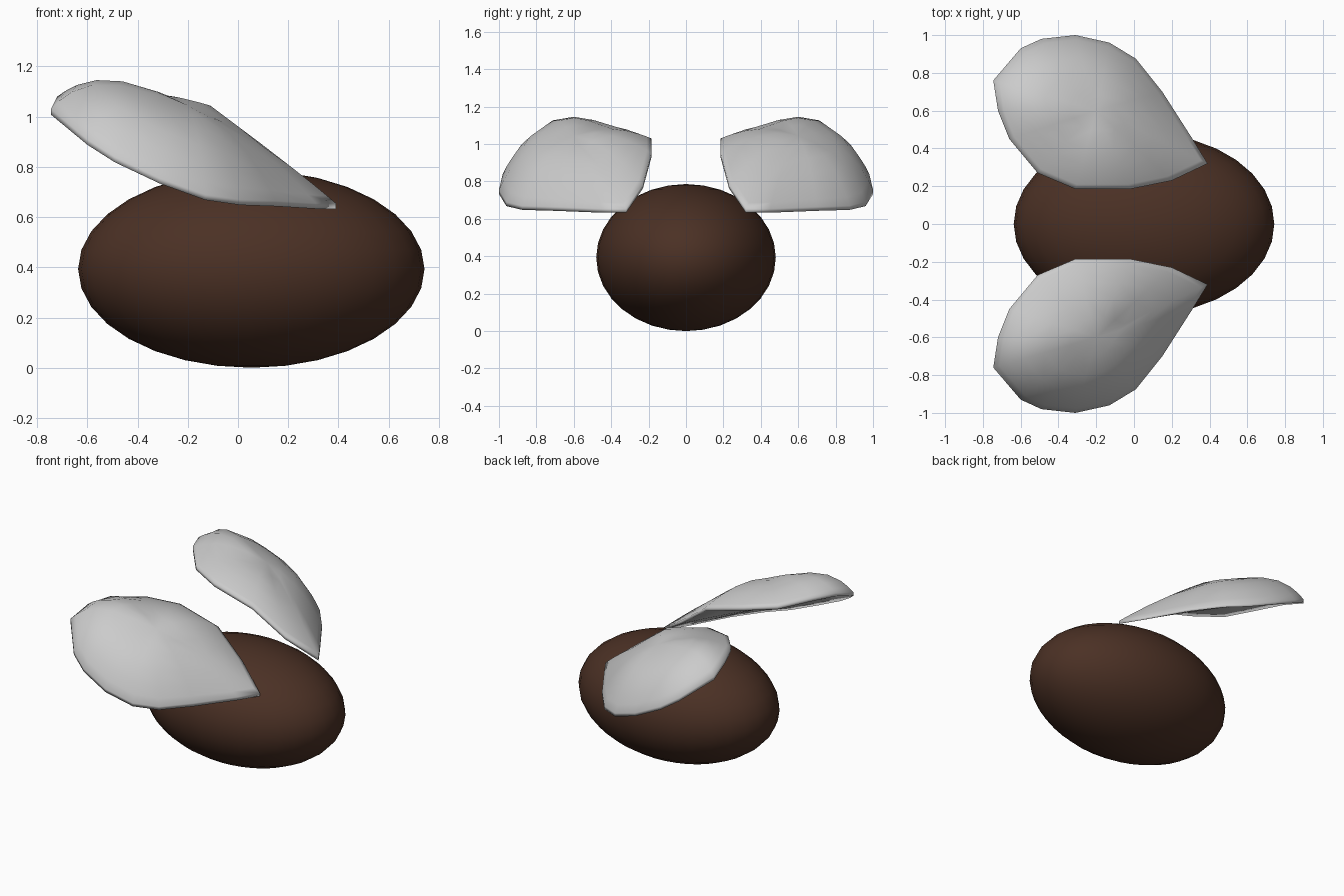
import bpy, bmesh
from mathutils import Vector

if "Cube" in bpy.data.objects:
    bpy.data.objects.remove(bpy.data.objects["Cube"])

# Body: smooth brown ellipsoid
bpy.ops.mesh.primitive_uv_sphere_add(segments=32, ring_count=16, radius=1, location=(0.053, 0, 0.393))
body = bpy.context.object
body.name = "body"
body.scale = (0.69, 0.48, 0.393)
bpy.ops.object.transform_apply(location=False, rotation=False, scale=True)
bpy.ops.object.shade_smooth()
brown = bpy.data.materials.new("brown")
brown.diffuse_color = (0.07, 0.03, 0.018, 1)
brown.use_nodes = True
brown.node_tree.nodes["Principled BSDF"].inputs["Base Color"].default_value = brown.diffuse_color
body.data.materials.append(brown)

# Wing rim: x, y, z and steepness of the bulge beside it
RIM = [(0.39, 0.32, 0.655, 1.6), (0.20, 0.23, 0.785, 1.9), (-0.02, 0.185, 0.95, 1.9),
       (-0.31, 0.185, 1.03, 1.8), (-0.51, 0.27, 1.06, 1.8), (-0.66, 0.45, 1.09, 2.3),
       (-0.72, 0.60, 1.08, 3.2), (-0.745, 0.76, 1.03, 4), (-0.60, 0.93, 0.91, 4),
       (-0.49, 0.98, 0.84, 4), (-0.31, 1.0, 0.755, 4), (-0.13, 0.96, 0.69, 3.8),
       (0.01, 0.875, 0.67, 3.3), (0.15, 0.70, 0.665, 2.7), (0.31, 0.45, 0.655, 1.9)]
CENTRE = Vector((-0.2, 0.6, 0.845))
BULGE = 0.2
RIM_DROP = Vector((0, 0, -0.022))


def wing(name, side):
    bm = bmesh.new()

    def vert(p):
        return bm.verts.new((p.x, p.y * side, p.z))

    # rings from the domed top, over the rim and along the nearly flat underside
    rings = []
    for s in (0.25, 0.5, 0.7, 0.85, 0.94, 1.0):
        rings.append([vert(CENTRE.lerp(Vector(r[:3]), s) + Vector((0, 0, BULGE * (1 - s ** r[3]))))
                      for r in RIM])
    for s in (1.0, 0.7, 0.35):
        hollow = Vector((0, 0, 0.02 * (1 - s * s)))
        rings.append([vert(CENTRE.lerp(Vector(r[:3]), s) + RIM_DROP + hollow) for r in RIM])
    n = len(RIM)
    for a, b in zip(rings, rings[1:]):
        for i in range(n):
            j = (i + 1) % n
            bm.faces.new((a[i], a[j], b[j], b[i]))
    top = vert(CENTRE + Vector((0, 0, BULGE)))
    under = vert(CENTRE + RIM_DROP + Vector((0, 0, 0.02)))
    for i in range(n):
        j = (i + 1) % n
        bm.faces.new((top, rings[0][j], rings[0][i]))
        bm.faces.new((under, rings[-1][i], rings[-1][j]))
    bmesh.ops.recalc_face_normals(bm, faces=bm.faces)
    for f in bm.faces:
        f.smooth = True
    mesh = bpy.data.meshes.new(name)
    bm.to_mesh(mesh)
    bm.free()
    obj = bpy.data.objects.new(name, mesh)
    bpy.context.collection.objects.link(obj)


# Pair of wings
wing("back_wing", 1)
wing("front_wing", -1)
